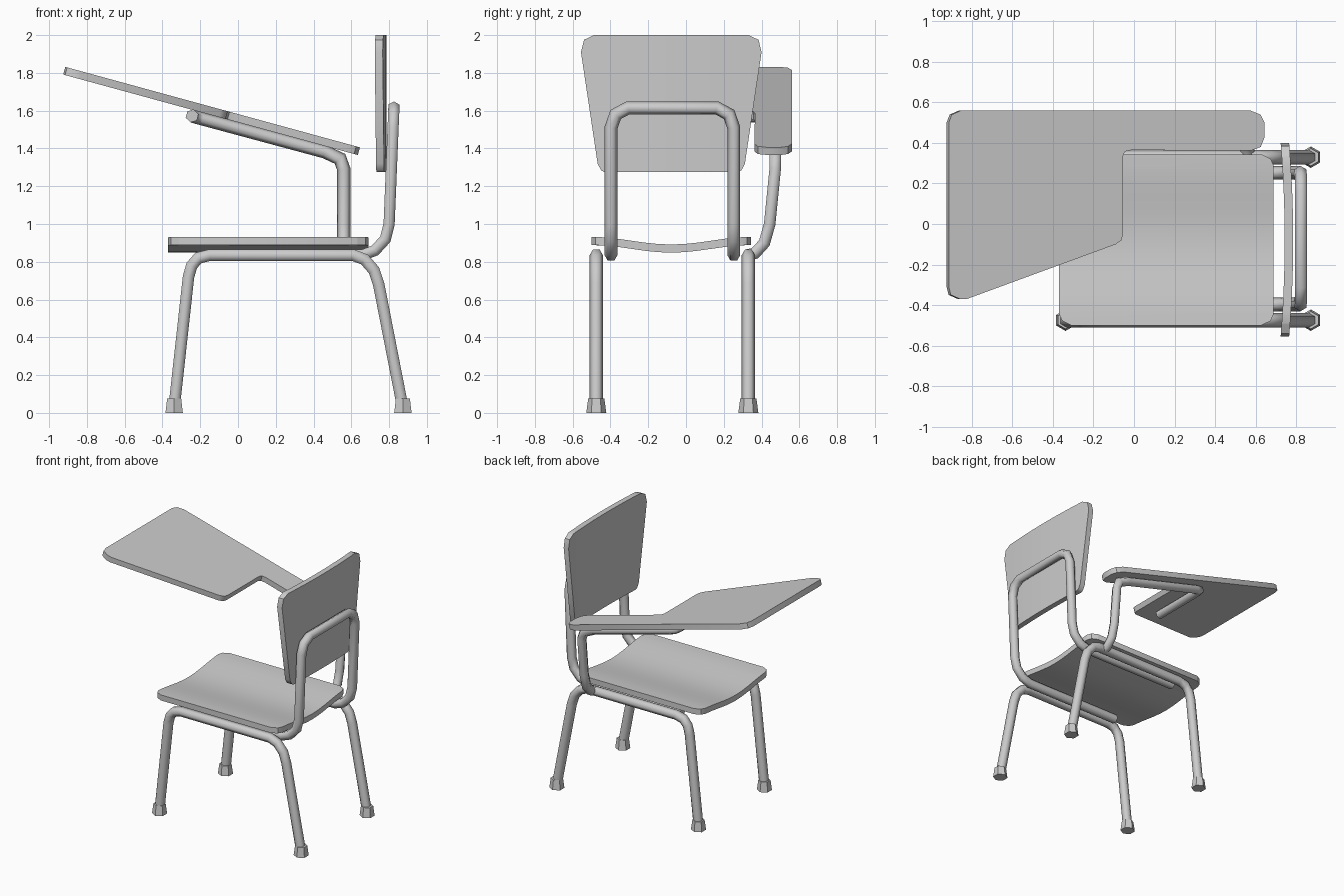
import bpy, bmesh, math
from mathutils import Vector

if "Cube" in bpy.data.objects:
    bpy.data.objects.remove(bpy.data.objects["Cube"])


def finish(name, bm, angle=40):
    bmesh.ops.recalc_face_normals(bm, faces=bm.faces)
    mesh = bpy.data.meshes.new(name)
    bm.to_mesh(mesh)
    bm.free()
    ob = bpy.data.objects.new(name, mesh)
    bpy.context.collection.objects.link(ob)
    bpy.ops.object.select_all(action='DESELECT')
    bpy.context.view_layer.objects.active = ob
    ob.select_set(True)
    bpy.ops.object.shade_smooth_by_angle(angle=math.radians(angle))
    return ob


# Six-sided mitred tube along a path; ref points at one hexagon corner
def tube(name, path, ref, r=0.035, sides=6):
    pts = [Vector(p) for p in path]
    dirs = [(b - a).normalized() for a, b in zip(pts, pts[1:])]
    u = Vector(ref)
    u = (u - u.project(dirs[0])).normalized()
    v = dirs[0].cross(u)
    ring = [pts[0] + r * (math.cos(a) * u + math.sin(a) * v)
            for a in (2 * math.pi * i / sides for i in range(sides))]
    bm = bmesh.new()
    rings = [[bm.verts.new(p) for p in ring]]
    for i, d in enumerate(dirs):
        n = d + dirs[min(i + 1, len(dirs) - 1)]
        ring = [p + d * ((pts[i + 1] - p).dot(n) / d.dot(n)) for p in ring]
        rings.append([bm.verts.new(p) for p in ring])
    for a, b in zip(rings, rings[1:]):
        for i in range(sides):
            j = (i + 1) % sides
            bm.faces.new((a[i], a[j], b[j], b[i]))
    bm.faces.new(rings[0])
    bm.faces.new(rings[-1])
    return finish(name, bm, 65)


# Board from a flat outline: sliced at the given y values, thickened, then bent by a mapping
def board(name, outline, thick, bend, cuts=()):
    bm = bmesh.new()
    bm.faces.new([bm.verts.new((x, y, 0)) for x, y in outline])
    for y in cuts:
        bmesh.ops.bisect_plane(bm, geom=bm.verts[:] + bm.edges[:] + bm.faces[:],
                               plane_co=(0, y, 0), plane_no=(0, 1, 0))
    out = bmesh.ops.extrude_face_region(bm, geom=bm.faces[:])
    top = {e for e in out['geom'] if isinstance(e, bmesh.types.BMVert)}
    for v in bm.verts:
        v.co.z = thick / 2 if v in top else -thick / 2
    for v in bm.verts:
        v.co = bend(*v.co)
    return finish(name, bm)


MID = -0.078                      # centre line of the chair in y
slices = [MID + 0.07 * i for i in range(-6, 7)]

# Seat with rounded corners and a shallow dip
c = [(0.53, 0.365), (0.515, 0.40), (0.47, 0.422)]
quad = c + [(-x, y) for x, y in c[::-1]]
quad += [(-x, -y) for x, y in quad]
board("seat", [(x + 0.16, y + MID) for x, y in quad], 0.043,
      lambda x, y, z: (x, y, z + 0.87 + 0.02 * (1 - math.cos(math.pi * (y - MID) / 0.422))),
      slices)

# Backrest: tapered panel bowed toward the sitter at its sides (outline is height, width)
half = [(1.275, 0.355), (1.285, 0.372), (1.32, 0.39), (1.91, 0.478), (1.975, 0.462), (2.0, 0.41)]
back = [(h, MID + w) for h, w in half] + [(h, MID - w) for h, w in half[::-1]]
board("backrest", back, 0.042,
      lambda h, y, t: (0.765 - 0.02 * ((y - MID) / 0.478) ** 2 + t, y, h), slices)

# Tilted writing tablet
tablet = [(-0.92, 0.50), (-0.905, 0.54), (-0.86, 0.56), (0.57, 0.56), (0.62, 0.54),
          (0.64, 0.50), (0.64, 0.43), (0.62, 0.38), (0.57, 0.362), (-0.02, 0.365),
          (-0.05, 0.358), (-0.06, 0.335), (-0.06, -0.05), (-0.068, -0.08), (-0.095, -0.10),
          (-0.83, -0.37), (-0.865, -0.37), (-0.91, -0.35), (-0.92, -0.31)]
tilt = math.atan(0.273)
board("writing_tablet", tablet, 0.042,
      lambda x, y, t: (x + t * math.sin(tilt), y,
                       1.81 - 0.273 * (x + 0.915) + t * math.cos(tilt)))

# Side frames with front and rear legs, each ending in tapered feet
side = [(-0.338, 0.03), (-0.262, 0.72), (-0.245, 0.78), (-0.21, 0.82), (-0.15, 0.835),
        (0.61, 0.835), (0.67, 0.812), (0.72, 0.755), (0.745, 0.68), (0.872, 0.03)]
for label, y in (("left", 0.33), ("right", -0.475)):
    tube(label + "_leg_frame", [(x, y, z) for x, z in side], (0, 1, 0))
    for end, x in (("front", -0.338), ("rear", 0.873)):
        bm = bmesh.new()
        bmesh.ops.create_cone(bm, cap_ends=True, segments=6, radius1=0.053,
                              radius2=0.043, depth=0.075)
        # make sure a hexagon corner faces along y
        if max(v.co.x for v in bm.verts) > 0.05:
            for v in bm.verts:
                v.co.x, v.co.y = v.co.y, v.co.x
        for v in bm.verts:
            v.co += Vector((x, y, 0.0375))
        finish(f"{label}_{end}_foot", bm)

# Back support hoop running from under the seat up behind the backrest
rise = [(-0.15, 0.325, 0.835), (0.66, 0.325, 0.835), (0.725, 0.325, 0.86),
        (0.78, 0.325, 0.92), (0.80, 0.325, 1.0), (0.821, 0.325, 1.51),
        (0.824, 0.30, 1.58), (0.825, 0.235, 1.615)]
hoop = [(x, -0.072 - w, z) for x, w, z in rise] + [(x, -0.072 + w, z) for x, w, z in rise[::-1]]
tube("back_support", hoop, (0, 1, 0), 0.034)

# Arm that carries the tablet, turning inward beneath it
arm = [(0.56, 0.32, 0.835), (0.56, 0.365, 0.845), (0.56, 0.415, 0.90), (0.56, 0.443, 1.0),
       (0.56, 0.472, 1.29), (0.54, 0.473, 1.345), (0.46, 0.473, 1.382),
       (-0.19, 0.473, 1.557), (-0.23, 0.46, 1.568), (-0.243, 0.42, 1.572),
       (-0.243, 0.0, 1.572)]
tube("tablet_arm", arm, (1, 0, 0))
